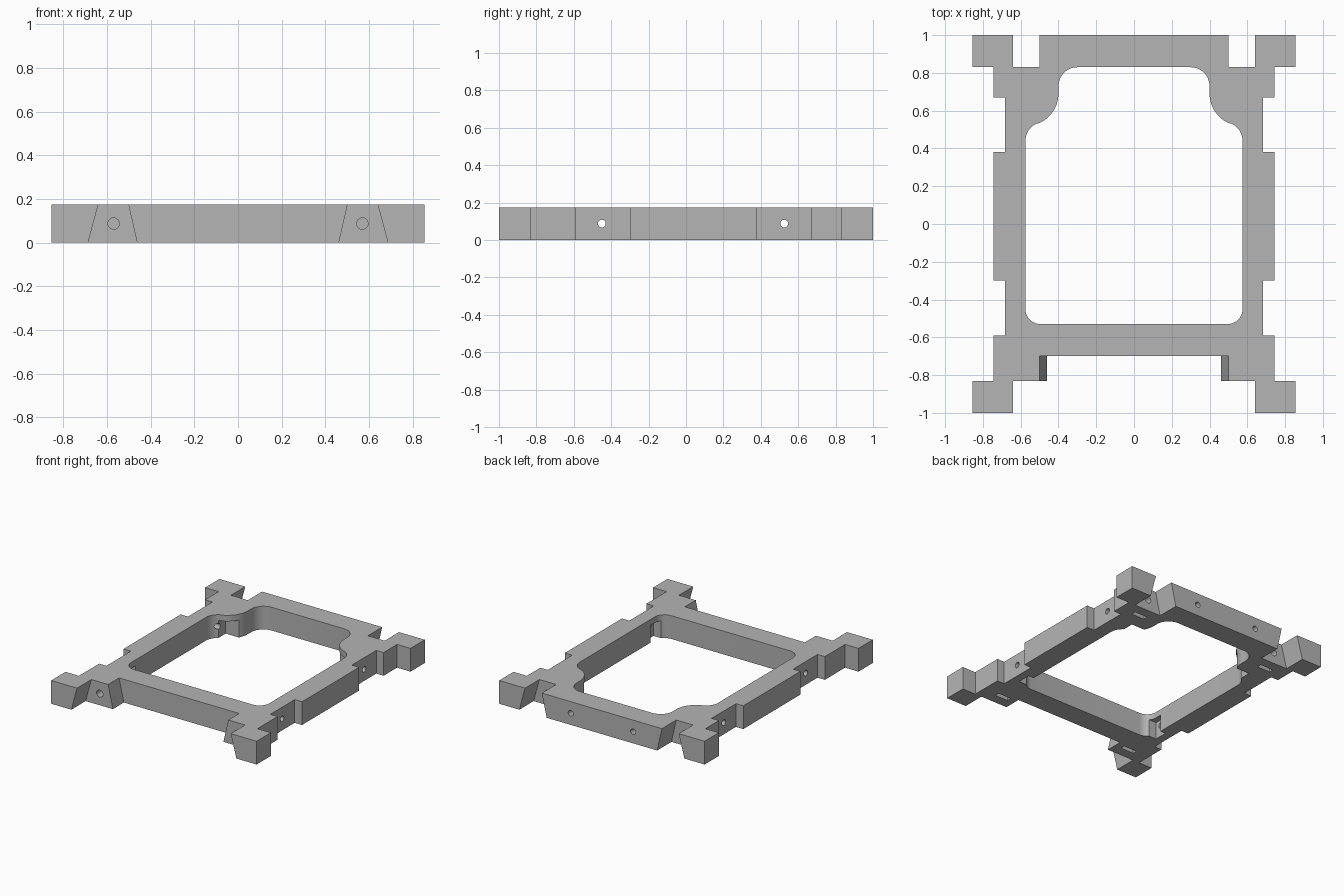
import bpy, bmesh, math
from mathutils import Vector

if "Cube" in bpy.data.objects:
    bpy.data.objects.remove(bpy.data.objects["Cube"], do_unlink=True)

H = 0.175          # frame thickness
MID = H / 2

grey = bpy.data.materials.new("plain_grey")
grey.use_nodes = True
grey.diffuse_color = (0.46, 0.46, 0.46, 1)
grey.node_tree.nodes["Principled BSDF"].inputs["Base Color"].default_value = (0.46, 0.46, 0.46, 1)


def make_object(name, bm):
    bmesh.ops.recalc_face_normals(bm, faces=bm.faces)
    mesh = bpy.data.meshes.new(name)
    bm.to_mesh(mesh)
    bm.free()
    mesh.materials.append(grey)
    obj = bpy.data.objects.new(name, mesh)
    bpy.context.collection.objects.link(obj)
    return obj


def mirrored(half):
    """Close a right-hand half outline by mirroring it across x = 0."""
    return half + [(-p[0], *p[1:]) for p in reversed(half)]


def loft(name, lower, upper, z0, z1):
    """Prism between two matching outlines."""
    bm = bmesh.new()
    a = [bm.verts.new((x, y, z0)) for x, y in lower]
    b = [bm.verts.new((x, y, z1)) for x, y in upper]
    n = len(a)
    bm.faces.new(a)
    bm.faces.new(b)
    for i in range(n):
        j = (i + 1) % n
        bm.faces.new((a[i], a[j], b[j], b[i]))
    return make_object(name, bm)


def box(name, lo, hi):
    pts = [(lo[0], lo[1]), (hi[0], lo[1]), (hi[0], hi[1]), (lo[0], hi[1])]
    return loft(name, pts, pts, lo[2], hi[2])


def rod(name, start, end, radius):
    start, end = Vector(start), Vector(end)
    bm = bmesh.new()
    bmesh.ops.create_cone(bm, cap_ends=True, segments=24, radius1=radius,
                          radius2=radius, depth=(end - start).length)
    bm.transform((end - start).to_track_quat('Z', 'Y').to_matrix().to_4x4())
    bmesh.ops.translate(bm, verts=bm.verts, vec=(start + end) / 2)
    return make_object(name, bm)


def arc(cx, cy, r, a0, a1, n=10):
    angles = [math.radians(a0 + (a1 - a0) * i / n) for i in range(n + 1)]
    return [(cx + r * math.cos(t), cy + r * math.sin(t)) for t in angles]


def cut(target, cutter):
    mod = target.modifiers.new("cut", 'BOOLEAN')
    mod.operation = 'DIFFERENCE'
    mod.solver = 'EXACT'
    mod.object = cutter
    bpy.context.view_layer.objects.active = target
    bpy.ops.object.modifier_apply(modifier=mod.name)
    bpy.data.objects.remove(cutter, do_unlink=True)


# Outer outline, right half from front to back; P and B mark dovetail flanks
P, B = "post", "block"
flank_top = {P: 0.50, B: 0.64}
flank_bottom = {P: 0.46, B: 0.687}
half = [(P, -0.70), (P, -0.83), (B, -0.83), (B, -1), (0.855, -1), (0.855, -0.83),
        (0.743, -0.83), (0.743, -0.59), (0.682, -0.59), (0.682, -0.3),
        (0.743, -0.3), (0.743, 0.38), (0.682, 0.38), (0.682, 0.67),
        (0.743, 0.67), (0.743, 0.83), (0.855, 0.83), (0.855, 1),
        (B, 1), (B, 0.83), (P, 0.83), (P, 1)]
top = mirrored([(flank_top.get(x, x), y) for x, y in half])
bottom = mirrored([(flank_bottom.get(x, x), y) for x, y in half])
frame = loft("interlocking_frame", bottom, top, 0, H)

# Central opening with rounded corners and corner bosses
join = math.degrees(math.atan2(0.25, 0.095))
opening = mirrored(arc(0.495, -0.45, 0.08, -90, 0)
                   + arc(0.475, 0.44, 0.1, 0, join)
                   + arc(0.57, 0.69, 0.17, 180 + join, 180)
                   + arc(0.3, 0.73, 0.1, 0, 90))
cut(frame, loft("opening_cutter", opening, opening, -0.1, H + 0.1))

# Bolt holes running across both side rails
for y in (-0.45, 0.525):
    cut(frame, rod("side_hole_cutter", (-1, y, MID), (1, y, MID), 0.021))

for s in (-1, 1):
    # Nut pockets on the inner walls, open underneath
    for y0, y1, depth in ((-0.5, -0.4, 0.62), (0.45, 0.61, 0.53)):
        xs = sorted((s * 0.38, s * depth))
        cut(frame, box("pocket_cutter", (xs[0], y0, -0.05), (xs[1], y1, 0.13)))
    # Dovetail bolt holes with nut slots in the underside
    for e in (-1, 1):
        cut(frame, rod("dovetail_hole_cutter", (s * 0.57, e * 0.9, MID),
                       (s * 0.57, e * 0.69, MID), 0.026))
        ys = sorted((e * 0.72, e * 0.755))
        cut(frame, box("nut_slot_cutter", (s * 0.57 - 0.055, ys[0], -0.05),
                       (s * 0.57 + 0.055, ys[1], 0.13)))
    # Blind holes in the back bar
    cut(frame, rod("back_hole_cutter", (s * 0.26, 1.05, MID), (s * 0.26, 0.9, MID), 0.021))

# Smooth the curved walls, keep the edges crisp
bpy.ops.object.select_all(action='DESELECT')
frame.select_set(True)
bpy.context.view_layer.objects.active = frame
bpy.ops.object.shade_smooth_by_angle(angle=math.radians(25))
